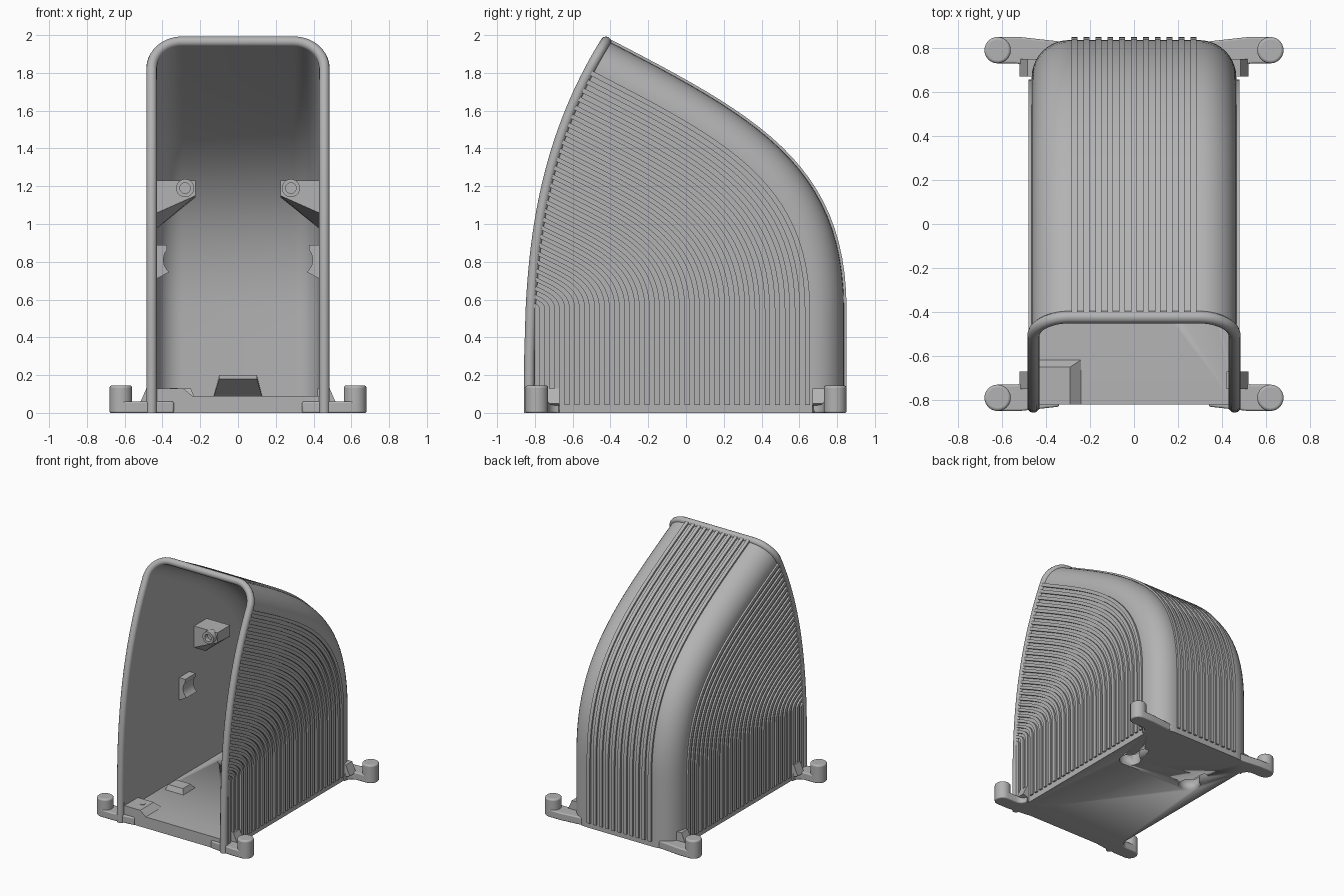
import bpy, bmesh, math
from mathutils import Vector

if "Cube" in bpy.data.objects:
    bpy.data.objects.remove(bpy.data.objects["Cube"])

grey = bpy.data.materials.new("plain_grey")
grey.use_nodes = True
grey.diffuse_color = (0.45, 0.45, 0.45, 1)
grey.node_tree.nodes["Principled BSDF"].inputs["Base Color"].default_value = (0.45, 0.45, 0.45, 1)

W, R, BACK = 0.465, 0.17, 0.836        # half width, corner radius, rear wall
BEND, TOP, RIB, WALL = 0.55, 1.972, 0.014, 0.035


def front_y(z):
    return -0.83 + 0.41 * (z / TOP) ** 3


DEPTH = BACK - front_y(BEND)


def finish(name, bm, bevel=0.0, angle=30):
    bmesh.ops.recalc_face_normals(bm, faces=bm.faces)
    me = bpy.data.meshes.new(name)
    bm.to_mesh(me)
    bm.free()
    ob = bpy.data.objects.new(name, me)
    bpy.context.collection.objects.link(ob)
    me.materials.append(grey)
    if bevel:
        mod = ob.modifiers.new("Bevel", 'BEVEL')
        mod.width, mod.segments = bevel, 3
    bpy.ops.object.select_all(action='DESELECT')
    ob.select_set(True)
    bpy.context.view_layer.objects.active = ob
    bpy.ops.object.shade_smooth_by_angle(angle=math.radians(angle))
    return ob


def prism(name, pts, lo, hi, place, bevel=0.0):
    """Extrude a 2D outline; place(a, b, c) maps outline and height to xyz."""
    bm = bmesh.new()
    rings = [[bm.verts.new(place(a, b, c)) for a, b in pts] for c in (lo, hi)]
    bm.faces.new(rings[0])
    bm.faces.new(rings[1])
    for i in range(len(pts)):
        j = (i + 1) % len(pts)
        bm.faces.new((rings[0][i], rings[0][j], rings[1][j], rings[1][i]))
    return finish(name, bm, bevel)


def arc(cx, cy, r, a0, a1, n=12):
    steps = [math.radians(a0 + (a1 - a0) * i / n) for i in range(n + 1)]
    return [(cx + r * math.cos(a), cy + r * math.sin(a)) for a in steps]


def flat(a, b, c):
    return (a, b, c)


# Hood surface: each line rises straight, then bends forward to the mouth
def line_point(d, t):
    k = 1 - d / DEPTH
    y0 = BACK - d
    if t <= 0:
        return Vector((0, y0, BEND * (1 + t)))
    h = BEND + (TOP - BEND) * k
    p = [Vector((0, y0, BEND)), Vector((0, y0, BEND + 0.77 * k)),
         Vector((0, front_y(h) + 0.77 * k, h - 0.40 * k)), Vector((0, front_y(h), h))]
    s = 1 - t
    return p[0] * s**3 + p[1] * 3 * s * s * t + p[2] * 3 * s * t * t + p[3] * t**3


def hood_point(d, x, nx, nb, t, off):
    tan = line_point(0, min(t + 0.01, 1)) - line_point(0, min(t + 0.01, 1) - 0.02)
    out = Vector((0, tan.z, -tan.y)).normalized()
    return line_point(d, t) + Vector((x + nx * off, 0, 0)) + out * nb * off


def half_section(ribbed):
    """Columns from the front of the +x side to the middle of the back."""
    cols = [(DEPTH, W, 1, 0, 0)]
    if ribbed:
        for i in range(27, -1, -1):
            d = 0.18 + 0.053 * i
            for dd, f in ((0.027, 0), (0.027, 1), (0, 1), (0, 0)):
                cols.append((d + dd, W, 1, 0, f))
    else:
        cols += [(DEPTH - (DEPTH - R) * i / 20, W, 1, 0, 0) for i in range(1, 20)]
    for i in range(11):
        a = math.pi / 2 * i / 10
        cols.append((R * (1 - math.sin(a)), W - R + R * math.cos(a), math.cos(a), math.sin(a), 0))
    if ribbed:
        for i in range(5, -1, -1):
            x = 0.0135 + 0.054 * (i - 0.5)
            for dx, f in ((0.027, 0), (0.027, 1), (0, 1), (0, 0)):
                if x + dx > 0:
                    cols.append((0, x + dx, 0, 1, f))
    return cols


def full_section(ribbed):
    half = half_section(ribbed)
    return half + [(d, -x, -nx, nb, f) for d, x, nx, nb, f in reversed(half)]


rows = [(-1, 0), (-0.925, 0), (-0.924, 1), (-0.6, 1), (-0.3, 1)] + [(i / 24, 1) for i in range(25)]
bm = bmesh.new()
grid = []
for t, on in rows:
    ring = [hood_point(*c[:4], t, RIB * c[4] * on) for c in full_section(True)]
    ring += [hood_point(*c[:4], t, -WALL) for c in reversed(full_section(False))]
    grid.append([bm.verts.new(p) for p in ring])
n = len(grid[0])
for lower, upper in zip(grid, grid[1:]):
    for i in range(n):
        j = (i + 1) % n
        bm.faces.new((lower[i], lower[j], upper[j], upper[i]))
bmesh.ops.remove_doubles(bm, verts=bm.verts, dist=1e-5)
finish("ribbed_hood", bm)

# Rounded bead around the mouth
path = [hood_point(*c[:4], 1, -0.008) for c in full_section(False)]
ends = [Vector((s * (W - 0.008), front_y(z), z)) for s in (1, -1) for z in (0.0, 0.3)]
path = ends[:2] + path + [ends[3], ends[2]]
curve = bpy.data.curves.new("mouth_bead", 'CURVE')
curve.dimensions = '3D'
curve.bevel_depth, curve.bevel_resolution, curve.use_fill_caps = 0.028, 4, True
spline = curve.splines.new('POLY')
spline.points.add(len(path) - 1)
for pt, co in zip(spline.points, path):
    pt.co = (*co, 1)
bead = bpy.data.objects.new("mouth_bead", curve)
bpy.context.collection.objects.link(bead)
curve.materials.append(grey)
bpy.ops.object.select_all(action='DESELECT')
bead.select_set(True)
bpy.context.view_layer.objects.active = bead
bpy.ops.object.convert(target='MESH')
bpy.ops.object.shade_smooth_by_angle(angle=math.radians(40))

# Floor plate with two keyhole slots
pw, pb = W - 0.003, BACK - 0.003
outline = [(-pw, -0.82), (pw, -0.82)] + arc(pw - R, pb - R, R, 0, 90) + arc(R - pw, pb - R, R, 90, 180)
floor = prism("floor_plate", outline, 0, 0.09, flat)
for sx in (-1, 1):
    cx = 0.29 * sx
    key = arc(cx, 0.3, 0.08, 112, 428, 24) + arc(cx, 0.47, 0.03, 0, 180, 8)
    cutter = prism("keyhole_cutter", key, -0.05, 0.2, flat)
    cutter.hide_render = True
    cutter.hide_set(True)
    cut = floor.modifiers.new("Keyhole", 'BOOLEAN')
    cut.operation, cut.solver, cut.object = 'DIFFERENCE', 'EXACT', cutter


# Raised pads with sloped sides on the floor
def pad(name, x0, x1, y0, y1, z, slope_x0, slope_x1, slope_y0, slope_y1):
    bm = bmesh.new()
    low = [(x0, y0), (x1, y0), (x1, y1), (x0, y1)]
    top = [(x0 + slope_x0, y0 + slope_y0), (x1 - slope_x1, y0 + slope_y0),
           (x1 - slope_x1, y1 - slope_y1), (x0 + slope_x0, y1 - slope_y1)]
    lo = [bm.verts.new((*p, 0.08)) for p in low]
    hi = [bm.verts.new((*p, z)) for p in top]
    bm.faces.new(lo)
    bm.faces.new(hi)
    for i in range(4):
        j = (i + 1) % 4
        bm.faces.new((lo[i], lo[j], hi[j], hi[i]))
    return finish(name, bm)


pad("front_corner_pad", -0.44, -0.23, -0.82, -0.61, 0.13, 0, 0.06, 0, 0.04)
pad("floor_block", -0.40, -0.23, -0.36, -0.20, 0.13, 0.02, 0.02, 0.02, 0.04)
prism("pad_screw", arc(-0.34, -0.72, 0.02, 0, 345, 23), 0.12, 0.133, flat)

# Overhanging catch at the foot of the rear wall
prism("rear_catch", [(0.66, 0.20), (0.66, 0.18), (0.80, 0.08), (0.82, 0.08), (0.82, 0.20)],
      -0.10, 0.10, lambda a, b, c: (c * (1.3 if b < 0.1 else 1), a, b))

for sx, side in ((1, "left"), (-1, "right")):
    # Corner feet: flared arm, gusset and round knob
    for sy, end in ((1, "rear"), (-1, "front")):
        arm = [(0.34, 0.67), (0.48, 0.67)] + arc(0.54, 0.67, 0.06, 180, 90, 6)
        arm += arc(0.62, 0.79, 0.06, -90, 90, 12) + [(0.52, 0.85), (0.34, 0.83)]
        prism(f"{end}_{side}_arm", arm, 0, 0.06,
              lambda a, b, c: (sx * a, sy * b, c), 0.01)
        prism(f"{end}_{side}_gusset", [(0.42, 0.02), (0.42, 0.13), (0.485, 0.13), (0.52, 0.05)],
              0.67, 0.75, lambda a, b, c: (sx * a, sy * c, b))
        prism(f"{end}_{side}_knob", arc(0.62, 0.79, 0.06, 0, 345, 23), 0, 0.145,
              lambda a, b, c: (sx * a, sy * b, c), 0.012)

    # Screw bracket with a sloped underside and ring boss
    prism(f"{side}_bracket", [(0.45, 1.23), (0.225, 1.23), (0.225, 1.15), (0.45, 1.05)], 0.06, 0.22,
          lambda a, b, c: (sx * a, c, b - (0.09 * (a - 0.2) / 0.25 if c > 0.1 and b < 1.2 else 0)))
    ring = arc(0.28, 1.19, 0.048, 0, 345, 23)
    hole = arc(0.28, 1.19, 0.028, 0, 345, 23)
    bm = bmesh.new()
    loops = [[bm.verts.new((sx * a, y, z)) for a, z in pts]
             for pts, y in ((ring, 0.08), (ring, 0.02), (hole, 0.02), (hole, 0.055))]
    for p, q in zip(loops, loops[1:]):
        for i in range(24):
            j = (i + 1) % 24
            bm.faces.new((p[i], p[j], q[j], q[i]))
    bm.faces.new(loops[3])
    finish(f"{side}_screw_boss", bm)

    # Cradle clip with a concave inner edge
    clip = [(0.45, 0.89), (0.375, 0.89)] + arc(0.315, 0.81, 0.08, 40, -40, 10) + [(0.365, 0.745), (0.45, 0.70)]
    prism(f"{side}_clip", clip, -0.13, 0.0, lambda a, b, c: (sx * a, c, b))
